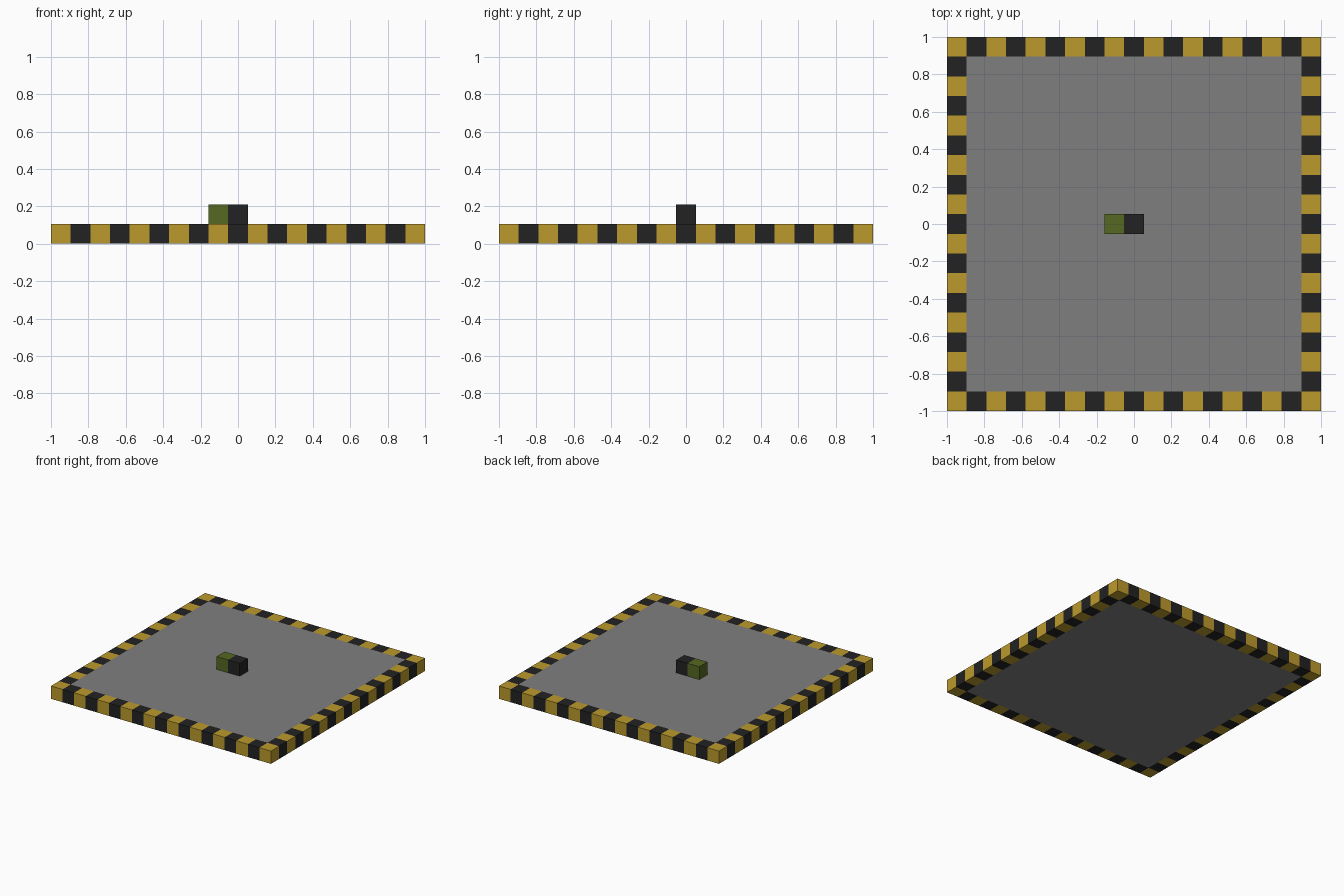
import bpy
import bmesh
from mathutils import Vector

default_cube = bpy.data.objects.get("Cube")
if default_cube:
    bpy.data.objects.remove(default_cube, do_unlink=True)

CELLS = 19            # blocks along each side
CELL = 2 / CELLS      # edge length of one block


def material(name, rgb):
    mat = bpy.data.materials.new(name)
    mat.use_nodes = True
    color = (*rgb, 1.0)
    mat.diffuse_color = color
    mat.node_tree.nodes["Principled BSDF"].inputs["Base Color"].default_value = color
    return mat


YELLOW = material("hazard_yellow", (0.5, 0.323, 0.025))
BLACK = material("hazard_black", (0.016, 0.016, 0.016))
GRAY = material("floor_gray", (0.212, 0.212, 0.212))
GREEN = material("olive_green", (0.091, 0.138, 0.015))


def add_object(name, bm, materials):
    mesh = bpy.data.meshes.new(name)
    bm.to_mesh(mesh)
    bm.free()
    for mat in materials:
        mesh.materials.append(mat)
    obj = bpy.data.objects.new(name, mesh)
    bpy.context.collection.objects.link(obj)
    return obj


def box(name, center, size, mat):
    bm = bmesh.new()
    bmesh.ops.create_cube(bm, size=1)
    bmesh.ops.scale(bm, vec=size, verts=bm.verts)
    bmesh.ops.translate(bm, vec=center, verts=bm.verts)
    return add_object(name, bm, [mat])


# Striped border: outer ring of a grid, raised to one block in height
bm = bmesh.new()
bmesh.ops.create_grid(bm, x_segments=CELLS, y_segments=CELLS, size=1)
inner = [f for f in bm.faces
         if max(abs(c) for c in f.calc_center_median().xy) < 1 - CELL]
bmesh.ops.delete(bm, geom=inner, context='FACES')
raised = bmesh.ops.extrude_face_region(bm, geom=bm.faces[:])["geom"]
bmesh.ops.translate(bm, vec=(0, 0, CELL),
                    verts=[v for v in raised if isinstance(v, bmesh.types.BMVert)])
bmesh.ops.recalc_face_normals(bm, faces=bm.faces)

# Alternate the two colours block by block
bm.normal_update()
for face in bm.faces:
    inside = face.calc_center_median() - face.normal * CELL / 2
    column = int((inside.x + 1) / CELL)
    row = int((inside.y + 1) / CELL)
    face.material_index = (column + row) % 2
add_object("striped_border", bm, [YELLOW, BLACK])

# Floor slab filling the border
span = 2 - 2 * CELL
box("floor_slab", Vector((0, 0, CELL / 2)), (span, span, CELL), GRAY)

# Two blocks standing on the floor
block = (CELL, CELL, CELL)
box("black_block", Vector((0, 0, CELL * 1.5)), block, BLACK)
box("green_block", Vector((-CELL, 0, CELL * 1.5)), block, GREEN)
